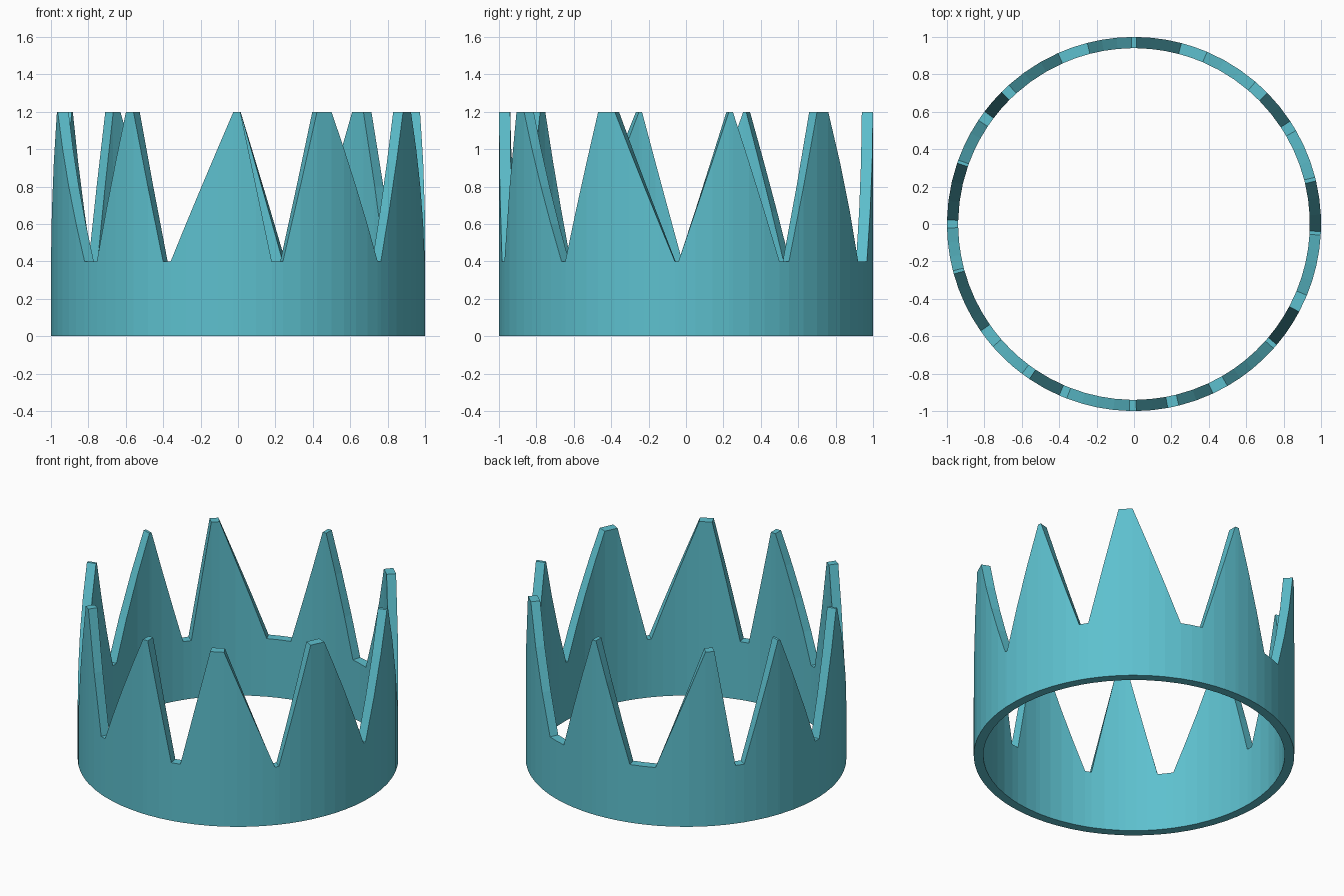
import bpy, bmesh, math

if "Cube" in bpy.data.objects:
    bpy.data.objects.remove(bpy.data.objects["Cube"])

R_OUT, R_IN = 1.0, 0.94
LOW, HIGH = 0.4, 1.2

# Irregular spikes: (peak start, peak end, valley start, valley end) in degrees,
# anticlockwise seen from above
SPIKES = [
    (13.3, 14.5, 30.0, 33.4),
    (44.5, 49.5, 67.0, 75.3),
    (89.2, 90.8, 104.5, 114.0),
    (132.0, 135.2, 143.0, 146.3),
    (160.0, 161.0, 178.8, 181.2),
    (194.5, 195.5, 214.9, 221.0),
    (233.2, 236.0, 246.4, 248.9),
    (268.6, 270.7, 280.4, 283.9),
    (295.0, 300.0, 318.3, 319.8),
    (332.0, 337.6, 356.6, 357.7),
]

# Rim outline as (angle, height) corners, closed round the ring
corners = []
for p0, p1, v0, v1 in SPIKES:
    corners += [(p0, HIGH), (p1, HIGH), (v0, LOW), (v1, LOW)]
corners.append((corners[0][0] + 360, HIGH))

# Subdivide long stretches so the wall stays round
rim = []
for (a0, z0), (a1, z1) in zip(corners, corners[1:]):
    n = max(1, math.ceil((a1 - a0) / 6))
    for i in range(n):
        t = i / n
        rim.append((math.radians(a0 + (a1 - a0) * t), z0 + (z1 - z0) * t))

# Crown wall: a rectangular section carried round the ring
bm = bmesh.new()
sections = []
for a, z in rim:
    c, s = math.cos(a), math.sin(a)
    sections.append([bm.verts.new((r * c, r * s, h)) for r, h in
                     ((R_OUT, 0), (R_OUT, z), (R_IN, z), (R_IN, 0))])
for i, sec in enumerate(sections):
    nxt = sections[(i + 1) % len(sections)]
    for k in range(4):
        m = (k + 1) % 4
        bm.faces.new((sec[k], nxt[k], nxt[m], sec[m]))
bmesh.ops.recalc_face_normals(bm, faces=bm.faces)

mesh = bpy.data.meshes.new("crown")
bm.to_mesh(mesh)
bm.free()
crown = bpy.data.objects.new("crown", mesh)
bpy.context.collection.objects.link(crown)

teal = bpy.data.materials.new("teal")
teal.diffuse_color = (0.11, 0.53, 0.62, 1)
teal.use_nodes = True
teal.node_tree.nodes["Principled BSDF"].inputs["Base Color"].default_value = teal.diffuse_color
mesh.materials.append(teal)
